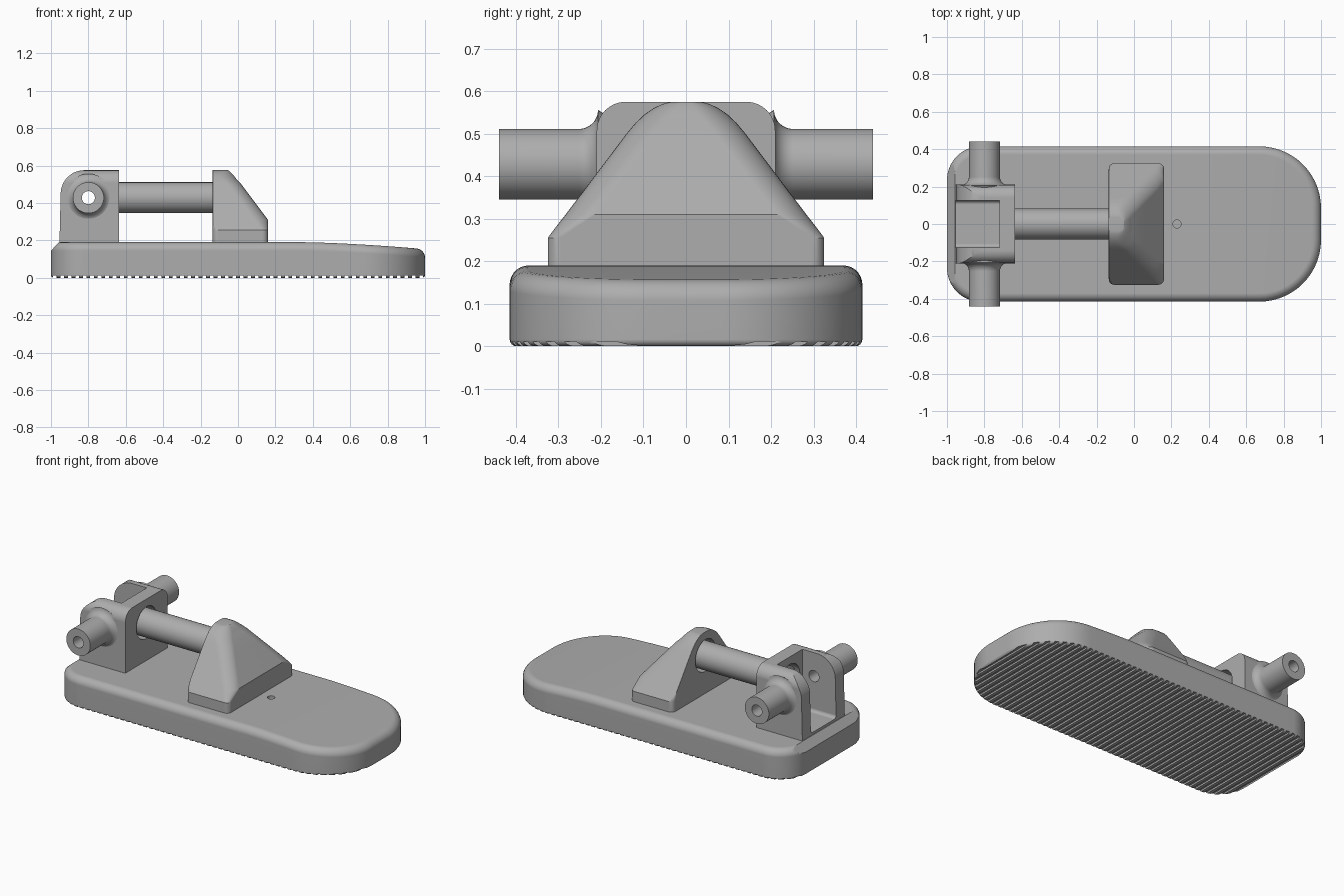
import bpy, bmesh
from math import sin, cos, pi, radians
from mathutils import Vector, Matrix

if "Cube" in bpy.data.objects:
    bpy.data.objects.remove(bpy.data.objects["Cube"], do_unlink=True)

grey = bpy.data.materials.new("plain grey")
grey.use_nodes = True
COLOUR = (0.42, 0.42, 0.42, 1)
grey.diffuse_color = COLOUR
grey.node_tree.nodes["Principled BSDF"].inputs["Base Color"].default_value = COLOUR


def to_object(name, bm):
    bmesh.ops.recalc_face_normals(bm, faces=bm.faces[:])
    mesh = bpy.data.meshes.new(name)
    bm.to_mesh(mesh)
    bm.free()
    mesh.materials.append(grey)
    obj = bpy.data.objects.new(name, mesh)
    bpy.context.collection.objects.link(obj)
    return obj


def activate(obj):
    bpy.ops.object.select_all(action='DESELECT')
    obj.select_set(True)
    bpy.context.view_layer.objects.active = obj


def boolean(obj, tool, operation='DIFFERENCE'):
    mod = obj.modifiers.new("cut", 'BOOLEAN')
    mod.operation, mod.solver, mod.object = operation, 'EXACT', tool
    activate(obj)
    bpy.ops.object.modifier_apply(modifier=mod.name)
    bpy.data.objects.remove(tool, do_unlink=True)


def finish(obj, angle=32):
    activate(obj)
    bpy.ops.object.shade_smooth_by_angle(angle=radians(angle))
    obj.modifiers.new("even shading", 'WEIGHTED_NORMAL').keep_sharp = True


def rounded(corners, steps=10):
    """Polygon from (u, v, radius) corners."""
    out = []
    for i, (u, v, r) in enumerate(corners):
        p = Vector((u, v))
        if r == 0:
            out.append(p)
            continue
        a = (Vector(corners[i - 1][:2]) - p).normalized()
        b = (Vector(corners[(i + 1) % len(corners)][:2]) - p).normalized()
        half = a.angle(b) / 2
        centre = p + (a + b).normalized() * r / sin(half)
        reach = r * cos(half) / sin(half)
        start, end = p + a * reach - centre, p + b * reach - centre
        for k in range(steps + 1):
            out.append(centre + start.lerp(end, k / steps).normalized() * r)
    return out


def prism(name, points, axis, lo, hi):
    """Extrude a (y, z) outline along x, or an (x, z) outline along y."""
    place = (lambda p, d: (d, p.x, p.y)) if axis == 'x' else (lambda p, d: (p.x, d, p.y))
    bm = bmesh.new()
    ends = [[bm.verts.new(place(p, d)) for p in points] for d in (lo, hi)]
    for ring in ends:
        bm.faces.new(ring)
    for i in range(len(points)):
        bm.faces.new((ends[0][i - 1], ends[0][i], ends[1][i], ends[1][i - 1]))
    return to_object(name, bm)


def cylinder(name, axis, centre, radius, length, sides=48):
    turn = {'x': Matrix.Rotation(pi / 2, 4, 'Y'), 'y': Matrix.Rotation(pi / 2, 4, 'X'),
            'z': Matrix.Identity(4)}[axis]
    bm = bmesh.new()
    bmesh.ops.create_cone(bm, cap_ends=True, segments=sides, radius1=radius, radius2=radius,
                          depth=length, matrix=Matrix.Translation(centre) @ turn)
    return to_object(name, bm)


def half_outline(x0, x1, w, r0, r1, arc=14, mid=24):
    """Half of a rounded rectangle, from its -x end to its +x end."""
    pts = [(x0 + r0 - r0 * cos(a), w - r0 + r0 * sin(a))
           for a in (k / arc * pi / 2 for k in range(arc + 1))]
    a, b = x0 + r0, x1 - r1
    pts += [(a + (b - a) * k / mid, w) for k in range(1, mid)]
    pts += [(x1 - r1 + r1 * sin(a), w - r1 + r1 * cos(a))
            for a in (k / arc * pi / 2 for k in range(arc + 1))]
    return pts


def loft(rings):
    """Stack mirrored half outlines; each ring is a list of (x, y, z)."""
    bm = bmesh.new()
    loops = []
    for ring in rings:
        loops.append([bm.verts.new(p) for p in ring] +
                     [bm.verts.new((x, -y, z)) for x, y, z in reversed(ring)])
    n = len(loops[0])
    for low, high in zip(loops, loops[1:]):
        for i in range(n):
            bm.faces.new((low[i - 1], low[i], high[i], high[i - 1]))
    for cap in (loops[0], loops[-1]):
        for i in range(n // 2 - 1):
            bm.faces.new((cap[i], cap[i + 1], cap[n - 2 - i], cap[n - 1 - i]))
    return bm


# Base plate: rounded rims, top falling gently towards +x
def top_height(x):
    return 0.19 - 0.037 * (max(0, x - 0.35) / 0.65) ** 1.5


rings = []
for k in range(5):
    a = k / 4 * pi / 2
    inset = 0.016 * (1 - sin(a))
    outline = half_outline(-1 + inset, 1 - inset, 0.415 - inset, 0.18 - inset, 0.33 - inset)
    rings.append([(x, y, 0.016 * (1 - cos(a))) for x, y in outline])
for k in range(8):
    a = k / 7 * pi / 2
    inset = 0.045 * (1 - cos(a))
    outline = half_outline(-1 + inset, 1 - inset, 0.415 - inset, 0.18 - inset, 0.33 - inset)
    rings.append([(x, y, top_height(x) - 0.045 * (1 - sin(a))) for x, y in outline])
base = to_object("base_plate", loft(rings))

# Flat chamfer on the -x end
boolean(base, prism("chamfer_cutter", rounded([(-1.1, 0.04, 0), (-0.9, 0.25, 0), (-1.1, 0.25, 0)]),
                    'y', -1, 1))

# Small pin hole in the top
boolean(base, cylinder("pin_hole_cutter", 'z', (0.23, 0, 0.2), 0.022, 0.2, 24))

# Grip grooves across the underside
bm = bmesh.new()
GROOVES = 50
for i in range(GROOVES):
    x = -1 + 2 * (i + 0.5) / GROOVES
    bmesh.ops.create_cube(bm, matrix=Matrix.Translation((x, 0, 0)) @ Matrix.Diagonal((0.02, 1, 0.022, 1)))
boolean(base, to_object("groove_cutter", bm))
finish(base)

# Wedge block: sections shrinking upwards, with rounded hips
AXLE_Z = 0.428


def slope_x(z):
    return 0.16 - 0.75 * max(0, z - 0.31)


sections = [(0.185, 0.325, 0.16, 0.03, 0.03), (0.255, 0.325, 0.16, 0.03, 0.03),
            (0.282, 0.305, 0.16, 0.015, 0.05), (0.31, 0.283, 0.16, 0.002, 0.07)]
for z in (0.35, 0.4, 0.45, 0.5):
    sections.append((z, 0.283 - 0.753 * (z - 0.31), slope_x(z), 0.002, 0.07))
for z, w in ((0.525, 0.119), (0.545, 0.098), (0.56, 0.076), (0.57, 0.055), (0.575, 0.035)):
    sections.append((z, w, slope_x(z) - 10 * max(0, z - 0.545) ** 2 - 0.005, 0.002, min(0.07, w * 0.75)))
wedge = to_object("wedge_block", loft(
    [[(x, y, z) for x, y in half_outline(-0.135, x1, w, r0, r1, 8, 4)]
     for z, w, x1, r0, r1 in sections]))
boolean(wedge, cylinder("wedge_socket_cutter", 'x', (-0.13, 0, AXLE_Z), 0.1, 0.14))
finish(wedge, 28)

# Rod between wedge and bracket
finish(cylinder("rod", 'x', (-0.375, 0, AXLE_Z), 0.083, 0.65))

# Bracket: open towards -x, bored for the rod and the cross pin
bracket = prism("bracket", rounded([(-0.21, 0.17, 0), (0.21, 0.17, 0), (0.21, 0.575, 0.068),
                                    (-0.21, 0.575, 0.068)]), 'x', -1.1, -0.635)
boolean(bracket, prism("bracket_side", rounded([(-0.955, 0.17, 0), (-0.5, 0.17, 0), (-0.5, 0.575, 0),
                                                (-0.945, 0.575, 0.125)]), 'y', -0.5, 0.5), 'INTERSECT')
boolean(bracket, prism("cavity_cutter", rounded([(-0.125, 0.205, 0.02), (0.125, 0.205, 0.02),
                                                 (0.125, 0.8, 0), (-0.125, 0.8, 0)]), 'x', -1.2, -0.72))
boolean(bracket, cylinder("rod_hole_cutter", 'x', (-0.68, 0, AXLE_Z), 0.1, 0.2))
boolean(bracket, cylinder("pin_bore_cutter", 'y', (-0.8, 0, AXLE_Z), 0.035, 1))
finish(bracket)

# Hollow side bosses, flared where they meet the bracket
flare = [(0.083 + 0.045 * (1 - sin(a)), 0.207 + 0.045 * (1 - cos(a)))
         for a in (k / 8 * pi / 2 for k in range(9))]
flare = [(0.083 + 0.045 * (1 - sin(k / 8 * pi / 2)), 0.252 - 0.045 * cos(k / 8 * pi / 2)) for k in range(9)]
profile = [(0.035, 0.15), (0.09, 0.15)] + flare + [(0.083, 0.44), (0.035, 0.44)]
SIDES = 48
for side, label in ((1, "back"), (-1, "front")):
    bm = bmesh.new()
    loops = []
    for s in range(SIDES):
        a = 2 * pi * s / SIDES
        loops.append([bm.verts.new((-0.8 + r * cos(a), side * y, AXLE_Z + r * sin(a)))
                      for r, y in profile])
    for s in range(SIDES):
        for i in range(len(profile)):
            bm.faces.new((loops[s - 1][i - 1], loops[s][i - 1], loops[s][i], loops[s - 1][i]))
    finish(to_object(label + "_boss", bm))
